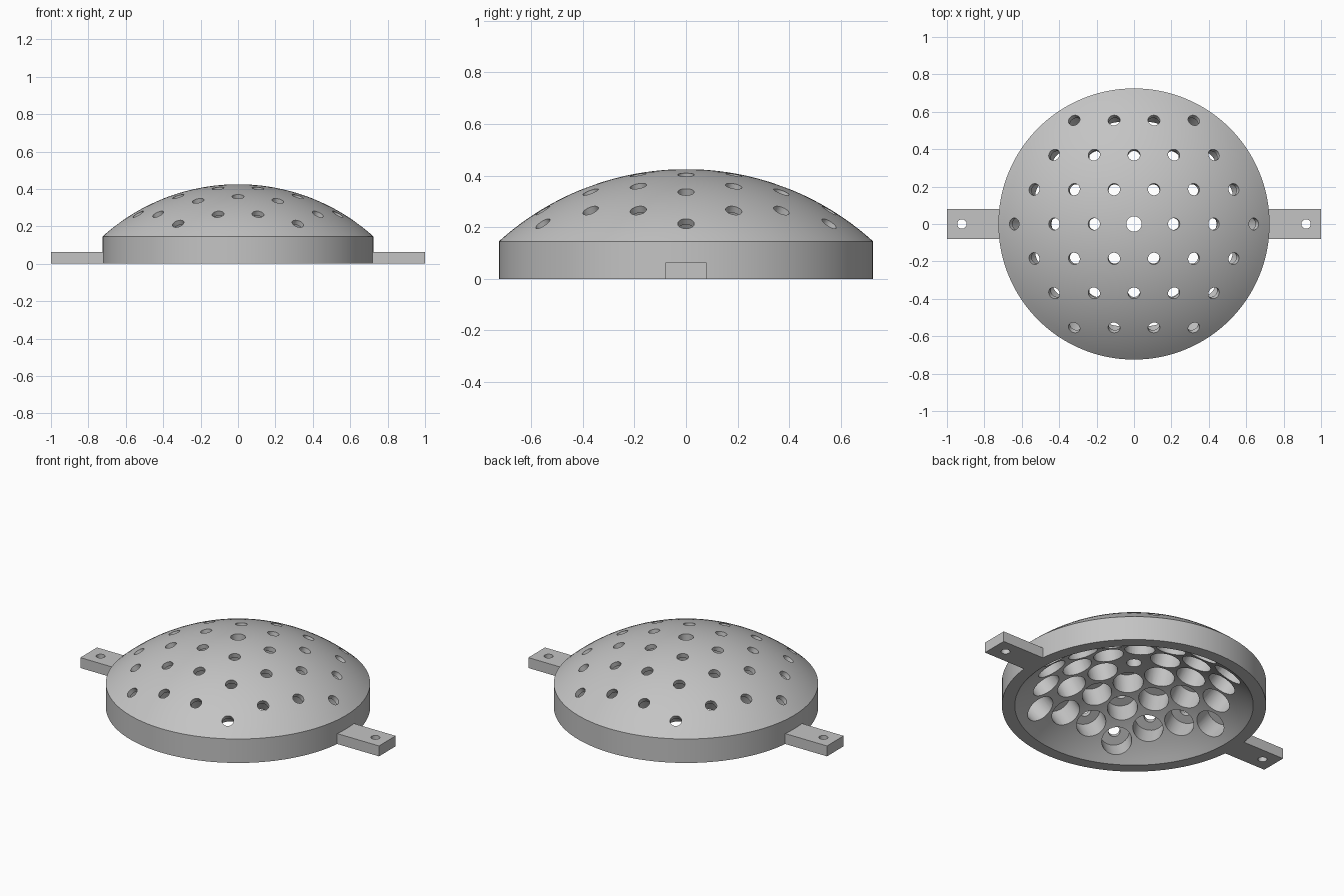
import bpy, bmesh
from math import sin, cos, asin, sqrt, pi
from mathutils import Matrix, Vector

cube = bpy.data.objects.get("Cube")
if cube:
    bpy.data.objects.remove(cube)

RIM, BAND = 0.725, 0.145          # outer radius and height of the band
R_OUT, R_IN = 1.079, 0.925        # outer and inner dome spheres
CENTRE = Vector((0, 0, -0.654))   # shared sphere centre
PITCH = 0.2135                    # spacing of the hexagonal hole pattern

grey = bpy.data.materials.new("plain grey")
grey.use_nodes = True
grey.diffuse_color = (0.55, 0.55, 0.55, 1)
grey.node_tree.nodes["Principled BSDF"].inputs["Base Color"].default_value = grey.diffuse_color


def revolve(bm, profile, steps, matrix=Matrix()):
    """Add a closed solid of revolution from (radius, height) points."""
    rings = []
    for r, z in profile:
        count = steps if r > 1e-5 else 1
        rings.append([bm.verts.new(matrix @ Vector((r * cos(2 * pi * i / steps),
                                                    r * sin(2 * pi * i / steps), z)))
                      for i in range(count)])
    for a, b in zip(rings, rings[1:]):
        for i in range(steps):
            j = (i + 1) % steps
            quad = [a[i % len(a)], a[j % len(a)], b[j % len(b)], b[i % len(b)]]
            bm.faces.new(list(dict.fromkeys(quad)))


def make_object(name, bm):
    bmesh.ops.recalc_face_normals(bm, faces=bm.faces[:])
    mesh = bpy.data.meshes.new(name)
    bm.to_mesh(mesh)
    bm.free()
    mesh.materials.append(grey)
    obj = bpy.data.objects.new(name, mesh)
    bpy.context.collection.objects.link(obj)
    return obj


def cut(obj, cutter):
    mod = obj.modifiers.new("holes", 'BOOLEAN')
    mod.operation = 'DIFFERENCE'
    mod.solver = 'EXACT'
    mod.object = cutter
    bpy.ops.object.select_all(action='DESELECT')
    bpy.context.view_layer.objects.active = obj
    obj.select_set(True)
    bpy.ops.object.modifier_apply(modifier=mod.name)
    bpy.data.objects.remove(cutter)
    bpy.ops.object.shade_smooth_by_angle(angle=pi / 6)


def arc(radius, angle, n):
    """Dome arc from the apex down to the given polar angle."""
    return [(radius * sin(angle * i / n), CENTRE.z + radius * cos(angle * i / n))
            for i in range(n + 1)]


# Domed shell: outer cap, straight band, flat rim, inner cap
inner_rim = sqrt(R_IN ** 2 - CENTRE.z ** 2)
outer = arc(R_OUT, asin(RIM / R_OUT), 20)
inner = arc(R_IN, asin(inner_rim / R_IN), 20)
outer[-1] = (RIM, BAND)
inner[-1] = (inner_rim, 0)
bm = bmesh.new()
revolve(bm, outer + [(RIM, 0)] + inner[::-1], 128)
dome = make_object("dome_shell", bm)

# Stepped radial holes: narrow outside, wide pocket inside; plain centre hole
pocket, narrow, floor = 0.083, 0.032, 1.05
stepped = [(0, 0.89), (pocket, 0.89), (pocket, floor), (narrow, floor), (narrow, 1.15), (0, 1.15)]
plain = [(0, 0.85), (0.041, 0.85), (0.041, 1.15), (0, 1.15)]
bm = bmesh.new()
for row in range(-3, 4):
    count = 7 - abs(row)
    for k in range(count):
        x = (k - (count - 1) / 2) * PITCH
        y = row * PITCH * sqrt(3) / 2
        axis = Vector((x, y, sqrt(R_OUT ** 2 - x * x - y * y)))
        turn = axis.to_track_quat('Z', 'Y').to_matrix().to_4x4()
        at_centre = row == 0 and k == 3
        revolve(bm, plain if at_centre else stepped, 32, Matrix.Translation(CENTRE) @ turn)
cutter = make_object("hole_cutter", bm)
cutter.hide_render = True
cut(dome, cutter)

# Mounting tabs, each with a screw hole
for side, name in ((1, "left_tab"), (-1, "right_tab")):
    bm = bmesh.new()
    bmesh.ops.create_cube(bm, size=1, matrix=Matrix.Translation((side * 0.8575, 0, 0.0315))
                          @ Matrix.Diagonal((0.285, 0.16, 0.063, 1)))
    tab = make_object(name, bm)
    bm = bmesh.new()
    revolve(bm, [(0, -0.1), (0.025, -0.1), (0.025, 0.2), (0, 0.2)], 32,
            Matrix.Translation((side * 0.92, 0, 0)))
    cutter = make_object("screw_cutter", bm)
    cutter.hide_render = True
    cut(tab, cutter)
